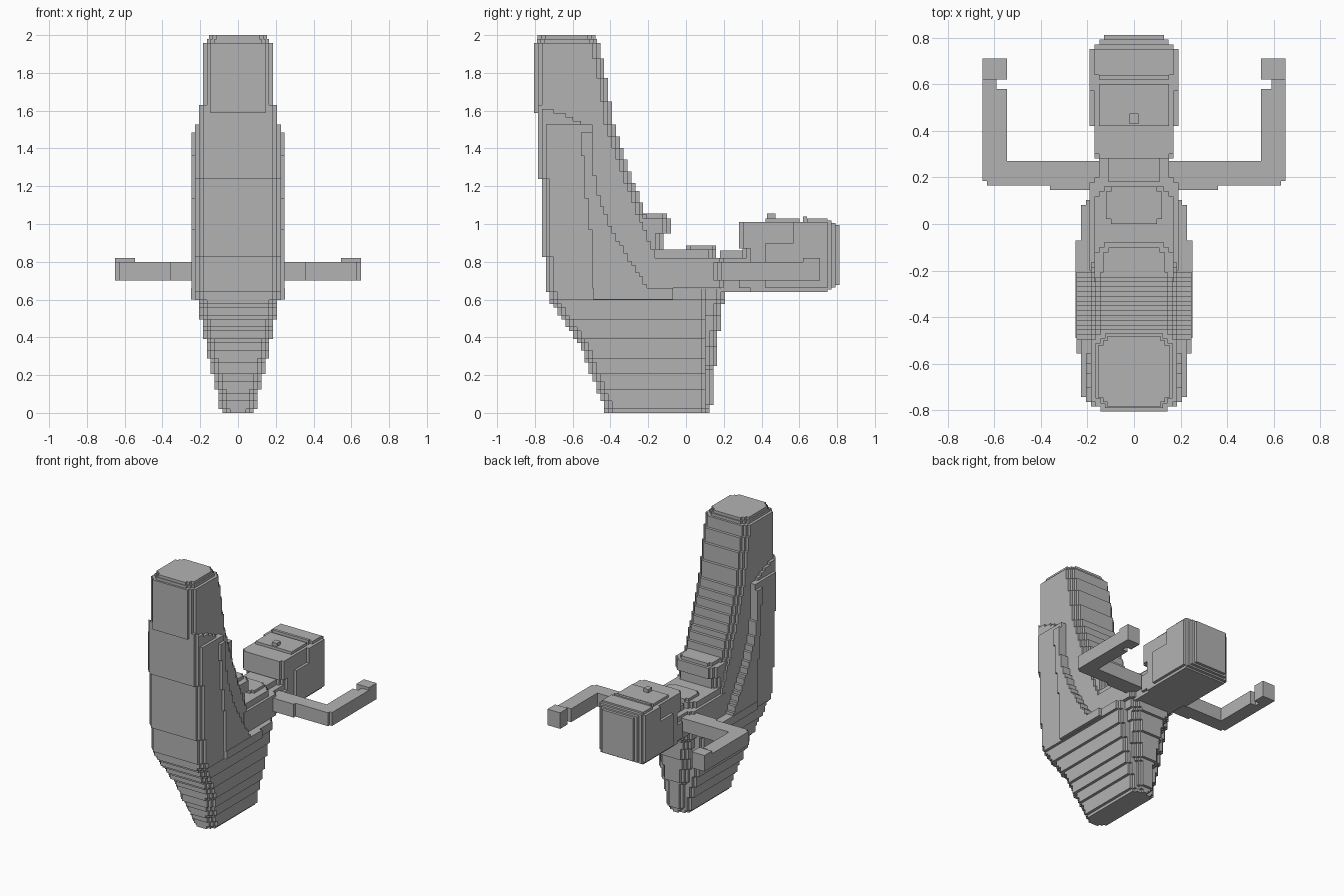
import bpy
import bmesh

if "Cube" in bpy.data.objects:
    bpy.data.objects.remove(bpy.data.objects["Cube"], do_unlink=True)

V = 2 / 97  # size of one block step

grey = bpy.data.materials.new("plain grey")
grey.use_nodes = True
colour = (0.45, 0.45, 0.45, 1)
grey.diffuse_color = colour
grey.node_tree.nodes["Principled BSDF"].inputs["Base Color"].default_value = colour


def snap(v):
    return round(v / V) * V


def prism(bm, outline, z0, z1):
    """Upright prism over a counter-clockwise outline."""
    low = [bm.verts.new((x, y, z0)) for x, y in outline]
    top = [bm.verts.new((x, y, z1)) for x, y in outline]
    bm.faces.new(low[::-1])
    bm.faces.new(top)
    n = len(low)
    for i in range(n):
        j = (i + 1) % n
        bm.faces.new((low[i], low[j], top[j], top[i]))


def slab(bm, hw, y0, y1, z0, z1, front=0, back=0):
    """Symmetric slab whose corners are stepped in by whole blocks."""
    side = []
    for k in range(front, 0, -1):
        y = y0 + (front - k) * V
        side += [(hw - k * V, y), (hw - k * V, y + V)]
    side.append((hw, y0 + front * V))
    side.append((hw, y1 - back * V))
    for k in range(1, back + 1):
        y = y1 - (back - k) * V
        side += [(hw - k * V, y - V), (hw - k * V, y)]
    prism(bm, side + [(-x, y) for x, y in reversed(side)], z0, z1)


def box(bm, x0, x1, y0, y1, z0, z1):
    prism(bm, [(x0, y0), (x1, y0), (x1, y1), (x0, y1)], z0, z1)


def sample(keys, z):
    """Interpolate the keyed values at a height and snap them to blocks."""
    for a, b in zip(keys, keys[1:]):
        if z <= b[0]:
            t = max(0, (z - a[0]) / (b[0] - a[0]))
            return tuple(snap(p + (q - p) * t) for p, q in zip(a[1:], b[1:]))
    return tuple(snap(v) for v in keys[-1][1:])


def stack(bm, keys, front=0, back=0):
    """Pile of slabs following (height, y front, y back, half width) keys."""
    runs = []
    for i in range(round(keys[0][0] / V), round(keys[-1][0] / V)):
        s = sample(keys, (i + 0.5) * V)
        if runs and runs[-1][0] == s:
            runs[-1][2] = (i + 1) * V
        else:
            runs.append([s, i * V, (i + 1) * V])
    for (y0, y1, hw), z0, z1 in runs:
        slab(bm, hw, y0, y1, z0, z1, front, back)


def finish(name, bm):
    mesh = bpy.data.meshes.new(name)
    bm.to_mesh(mesh)
    bm.free()
    mesh.materials.append(grey)
    obj = bpy.data.objects.new(name, mesh)
    bpy.context.collection.objects.link(obj)


# Lower hull tapering down to the foot
bm = bmesh.new()
stack(bm, [(0, -.42, .10, .09), (.1, -.46, .11, .105), (.2, -.50, .11, .13),
           (.32, -.54, .11, .165), (.48, -.64, .11, .19), (.58, -.71, .11, .215),
           (.66, -.74, .11, .23)], 2, 1)
slab(bm, .25, -.49, -.07, .6, .66)
finish("lower_hull", bm)

# Ridge down the back of the hull
bm = bmesh.new()
stack(bm, [(0, -.1, .13, .07), (.2, -.1, .15, .09), (.4, -.1, .17, .12),
           (.55, -.1, .195, .14), (.66, -.1, .2, .17)], 0, 2)
finish("rear_ridge", bm)

# Wide shell wrapping the front of the tower
bm = bmesh.new()
stack(bm, [(.66, -.745, -.2, .23), (.8, -.75, -.29, .23), (.94, -.765, -.38, .23),
           (1.06, -.77, -.43, .23), (1.2, -.77, -.48, .23), (1.34, -.785, -.49, .23),
           (1.52, -.785, -.5, .23)], 2)
stack(bm, [(.66, -.49, -.2, .25), (.8, -.5, -.29, .25), (.94, -.5, -.38, .25),
           (1.06, -.52, -.43, .25), (1.2, -.53, -.48, .25), (1.48, -.56, -.5, .25)])
stack(bm, [(1.52, -.785, -.52, .21), (1.56, -.785, -.6, .21),
           (1.62, -.785, -.76, .21)], 1)
finish("front_shell", bm)

# Tall tower with a sloped, stepped back
bm = bmesh.new()
stack(bm, [(.66, -.72, -.1, .19), (.86, -.74, -.13, .19), (.95, -.74, -.17, .19),
           (1.07, -.75, -.22, .19), (1.2, -.76, -.27, .19), (1.4, -.77, -.34, .19),
           (1.55, -.78, -.39, .19), (1.58, -.78, -.39, .19)], 0, 2)
stack(bm, [(1.58, -.81, -.39, .19), (1.7, -.81, -.41, .19), (1.83, -.81, -.435, .19),
           (1.96, -.81, -.46, .19)], 2, 2)
slab(bm, 8 * V, -.79, -.47, 95 * V, 96 * V, 2, 2)
slab(bm, 7.5 * V, -.785, -.48, 96 * V, 2, 2, 2)
finish("tower", bm)

# Rounded hump behind the tower
bm = bmesh.new()
slab(bm, .17, -.3, -.12, .86, 1.0, 0, 2)
slab(bm, .17, -.3, -.08, .95, 1.03, 0, 2)
slab(bm, .13, -.3, -.1, 1.03, 1.055, 0, 1)
finish("hump", bm)

# Deck between tower and head, with a raised middle
bm = bmesh.new()
slab(bm, .19, -.2, .22, .66, .82, 0, 2)
slab(bm, .17, -.2, .16, .82, .865, 0, 2)
slab(bm, .12, .0, .16, .865, .885, 1, 1)
finish("deck", bm)

# Neck
bm = bmesh.new()
slab(bm, .15, .18, .34, .64, .82, 0, 0)
slab(bm, .11, .18, .34, .82, .86, 0, 0)
slab(bm, .17, .24, .4, .66, .78, 2, 0)
finish("neck", bm)

# Boxy head with a rounded end and a groove over the top
bm = bmesh.new()
slab(bm, .17, .28, .62, .87, 1.01, 1, 0)
slab(bm, .15, .42, .60, 1.01, 1.03)
slab(bm, .19, .38, .75, .66, .90, 2, 0)
slab(bm, .17, .30, .75, .64, .88, 2, 0)
slab(bm, .19, .57, .75, .66, 1.01)
slab(bm, .17, .64, .75, 1.01, 1.03)
for k in range(1, 4):
    y = .75 + (k - 1) * V
    slab(bm, .19 - k * V, y, y + V, .64 + k * .012, 1.03 - k * .012)
finish("head", bm)

# Small knobs on the head
bm = bmesh.new()
slab(bm, .02, .43, .475, 1.03, 1.055)
slab(bm, .15, .62, .64, 1.0, 1.04)
finish("head_knobs", bm)

# Bent arms reaching backwards with raised tips
for name, s in (("left_arm", 1), ("right_arm", -1)):
    bm = bmesh.new()
    for x0, x1, y0, y1, z0, z1 in (
            (.12, .36, .145, .27, .70, .80), (.36, .63, .165, .27, .70, .80),
            (.545, .65, .185, .58, .70, .80), (.59, .65, .58, .62, .70, .80),
            (.545, .65, .62, .71, .70, .82)):
        box(bm, min(s * x0, s * x1), max(s * x0, s * x1), y0, y1, z0, z1)
    finish(name, bm)
